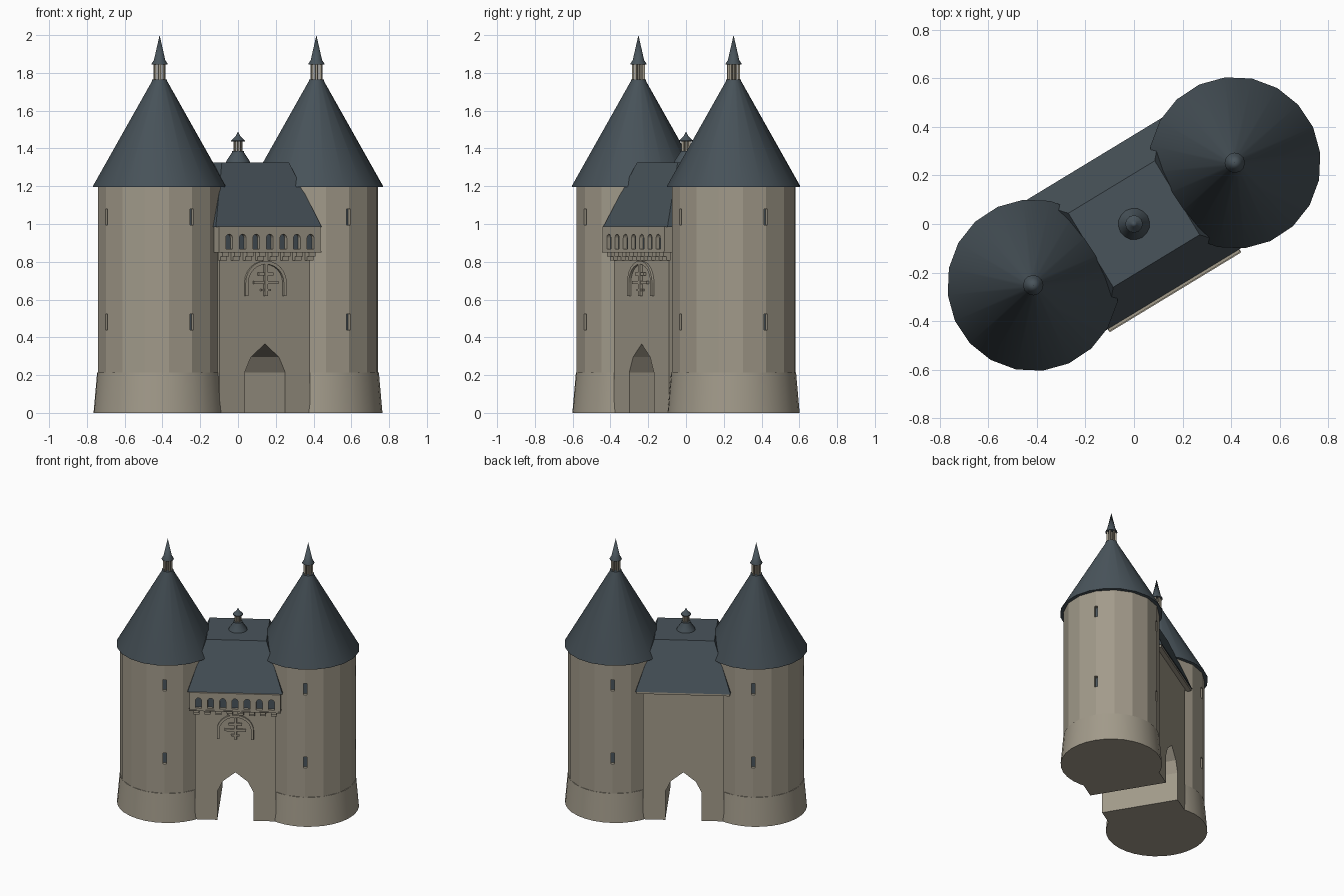
import bpy, bmesh, math
from mathutils import Matrix, Vector

if "Cube" in bpy.data.objects:
    bpy.data.objects.remove(bpy.data.objects["Cube"])

TURN = math.radians(31.25)   # the whole gatehouse stands diagonally
TU = 0.4855                  # tower distance from the middle


def material(name, rgb):
    m = bpy.data.materials.new(name)
    m.diffuse_color = (*rgb, 1)
    m.use_nodes = True
    m.node_tree.nodes["Principled BSDF"].inputs["Base Color"].default_value = m.diffuse_color
    return m


STONE = material("warm_stone", (0.36, 0.325, 0.255))
SLATE = material("blue_slate", (0.066, 0.088, 0.104))


def finish(name, bm, mat, smooth=None):
    bmesh.ops.recalc_face_normals(bm, faces=bm.faces[:])
    me = bpy.data.meshes.new(name)
    bm.to_mesh(me)
    bm.free()
    me.materials.append(mat)
    ob = bpy.data.objects.new(name, me)
    bpy.context.collection.objects.link(ob)
    ob.rotation_euler.z = TURN
    if smooth:
        bpy.ops.object.select_all(action='DESELECT')
        ob.select_set(True)
        bpy.context.view_layer.objects.active = ob
        bpy.ops.object.shade_smooth_by_angle(angle=math.radians(smooth))
    return ob


def lathe(name, cx, profile, n, mat, rot=0.0, smooth=None):
    """Revolve (radius, z) points into a closed solid."""
    bm = bmesh.new()
    rings = []
    for r, z in profile:
        if r == 0:
            rings.append([bm.verts.new((cx, 0, z))])
        else:
            rings.append([bm.verts.new((cx + r * math.cos(rot + math.tau * i / n),
                                        r * math.sin(rot + math.tau * i / n), z)) for i in range(n)])
    for a, b in zip(rings, rings[1:]):
        for i in range(n):
            j = (i + 1) % n
            if len(b) == 1:
                bm.faces.new((a[i], a[j], b[0]))
            else:
                bm.faces.new((a[i], a[j], b[j], b[i]))
    for ring in (rings[0], rings[-1]):
        if len(ring) > 1:
            bm.faces.new(ring)
    return finish(name, bm, mat, smooth)


def prisms(name, outlines, v0, v1, mat):
    """Extrude (u, z) outlines through the wall depth."""
    bm = bmesh.new()
    for pts in outlines:
        a = [bm.verts.new((u, v0, z)) for u, z in pts]
        b = [bm.verts.new((u, v1, z)) for u, z in pts]
        bm.faces.new(a)
        bm.faces.new(b[::-1])
        for i in range(len(pts)):
            j = (i + 1) % len(pts)
            bm.faces.new((a[i], b[i], b[j], a[j]))
    return finish(name, bm, mat)


def rect(u0, u1, z0, z1):
    return [(u0, z0), (u1, z0), (u1, z1), (u0, z1)]


def boxes(name, items, mat):
    """Each item is (centre, size, turn about z)."""
    bm = bmesh.new()
    for c, s, a in items:
        m = Matrix.Translation(Vector(c)) @ Matrix.Rotation(a, 4, 'Z') @ Matrix.Diagonal((*s, 1))
        bmesh.ops.create_cube(bm, size=1, matrix=m)
    return finish(name, bm, mat)


def cut(ob, cutter):
    mod = ob.modifiers.new("cut", 'BOOLEAN')
    mod.operation, mod.solver, mod.object = 'DIFFERENCE', 'EXACT', cutter
    bpy.context.view_layer.update()
    bpy.context.view_layer.objects.active = ob
    bpy.ops.object.modifier_apply(modifier=mod.name)
    bpy.data.objects.remove(cutter)


def arch(u, half, z0, spring, rise, steps=8):
    """Round-headed outline, from the left foot to the right foot."""
    top = [(u - half * math.cos(math.pi * i / steps), spring + rise * math.sin(math.pi * i / steps))
           for i in range(steps + 1)]
    return [(u - half, z0)] + top + [(u + half, z0)]


# Two round towers
for side, label in ((-1, "left"), (1, "right")):
    cx = side * TU
    lathe(label + "_tower_base", cx, [(0.35, 0), (0.331, 0.215)], 32, STONE, smooth=30)
    body = lathe(label + "_tower_body", cx, [(0.331, 0.2), (0.331, 1.2)], 16, STONE)
    # arrow slits on the front, back and outer side
    cuts, backs = [], []
    for a in (-math.pi / 2, math.pi / 2, 0 if side > 0 else math.pi):
        for z in (0.48, 1.037):
            d = Vector((math.cos(a), math.sin(a), 0))
            c = Vector((cx, 0, z))
            cuts.append((c + d * 0.33, (0.06, 0.024, 0.085), a))
            backs.append((c + d * 0.302, (0.006, 0.024, 0.085), a))
    cut(body, boxes("slit_cutter", cuts, STONE))
    boxes(label + "_tower_slits", backs, SLATE)
    # cone roof and its lantern
    lathe(label + "_tower_roof", cx, [(0.354, 1.197), (0.354, 1.203), (0.04, 1.757), (0.04, 1.765)],
          20, SLATE, rot=math.radians(11.25), smooth=35)
    lathe(label + "_lantern_core", cx, [(0.011, 1.76), (0.011, 1.85)], 8, STONE)
    boxes(label + "_lantern_posts",
          [((cx + 0.028 * math.cos(k * math.tau / 6), 0.028 * math.sin(k * math.tau / 6), 1.805),
            (0.011, 0.011, 0.09), k * math.tau / 6) for k in range(6)], STONE)
    lathe(label + "_spire", cx, [(0.042, 1.845), (0.042, 1.85), (0.03, 1.868), (0, 2.0)], 12, SLATE, smooth=35)

# Gate block with a pointed passage through it
gate = prisms("gate_block", [rect(-0.28, 0.28, 0, 0.985)], -0.275, 0.275, STONE)
passage = [(-0.125, -0.1), (-0.125, 0.215), (-0.087, 0.295), (0, 0.365),
           (0.087, 0.295), (0.125, 0.215), (0.125, -0.1)]
cut(gate, prisms("passage_cutter", [passage], -0.5, 0.5, STONE))

# Projecting gallery with arched openings
WINDOWS = [0.084 * k for k in range(-3, 4)]
gallery = prisms("gallery", [rect(-0.315, 0.315, 0.848, 0.986)], -0.325, -0.27, STONE)
cut(gallery, prisms("window_cutter", [arch(u, 0.021, 0.868, 0.925, 0.021) for u in WINDOWS], -0.4, -0.298, STONE))
prisms("gallery_windows", [arch(u, 0.021, 0.868, 0.925, 0.021) for u in WINDOWS], -0.303, -0.297, SLATE)
prisms("gallery_ledge", [rect(-0.317, 0.317, 0.848, 0.856)], -0.329, -0.27, STONE)

# Stepped corbels under the gallery
corbels = [-0.268 + 0.0766 * k for k in range(8)]
prisms("corbels_upper", [rect(u - 0.02, u + 0.02, 0.828, 0.85) for u in corbels], -0.315, -0.27, STONE)
prisms("corbels_lower", [rect(u - 0.02, u + 0.02, 0.808, 0.828) for u in corbels], -0.297, -0.27, STONE)

# Arch moulding and double cross above the passage
outer = arch(0, 0.127, 0.62, 0.69, 0.115, 12)
inner = arch(0, 0.109, 0.62, 0.69, 0.097, 12)
prisms("arch_moulding", [outer + inner[::-1]], -0.288, -0.27, STONE)
prisms("double_cross", [rect(-0.01, 0.01, 0.62, 0.787)], -0.29, -0.27, STONE)
prisms("cross_bars", [rect(-0.045, 0.045, 0.727, 0.743), rect(-0.075, 0.075, 0.682, 0.698),
                      rect(-0.03, 0.03, 0.645, 0.655)], -0.289, -0.27, STONE)

# Hipped roof with a flat top, and the rear cornice
bm = bmesh.new()
low, high = [[bm.verts.new((sx * hu, sy * hv, z)) for sx, sy in ((-1, -1), (1, -1), (1, 1), (-1, 1))]
             for hu, hv, z in ((0.328, 0.314, 0.985), (0.208, 0.178, 1.325))]
bm.faces.new(low)
bm.faces.new(high)
for i in range(4):
    j = (i + 1) % 4
    bm.faces.new((low[i], low[j], high[j], high[i]))
finish("gate_roof", bm, SLATE)
prisms("rear_cornice", [rect(-0.322, 0.322, 0.968, 0.985)], 0.27, 0.308, STONE)

# Small lantern on the gate roof
lathe("cupola_base", 0, [(0.066, 1.32), (0.062, 1.335), (0.032, 1.378), (0.032, 1.386)], 16, SLATE, smooth=35)
lathe("cupola_core", 0, [(0.008, 1.38), (0.008, 1.445)], 8, STONE)
boxes("cupola_posts", [((0.02 * math.cos(k * math.tau / 6), 0.02 * math.sin(k * math.tau / 6), 1.413),
                        (0.008, 0.008, 0.06), k * math.tau / 6) for k in range(6)], STONE)
lathe("cupola_cap", 0, [(0.036, 1.438), (0.036, 1.443), (0.012, 1.466), (0, 1.49)], 12, SLATE, smooth=35)
